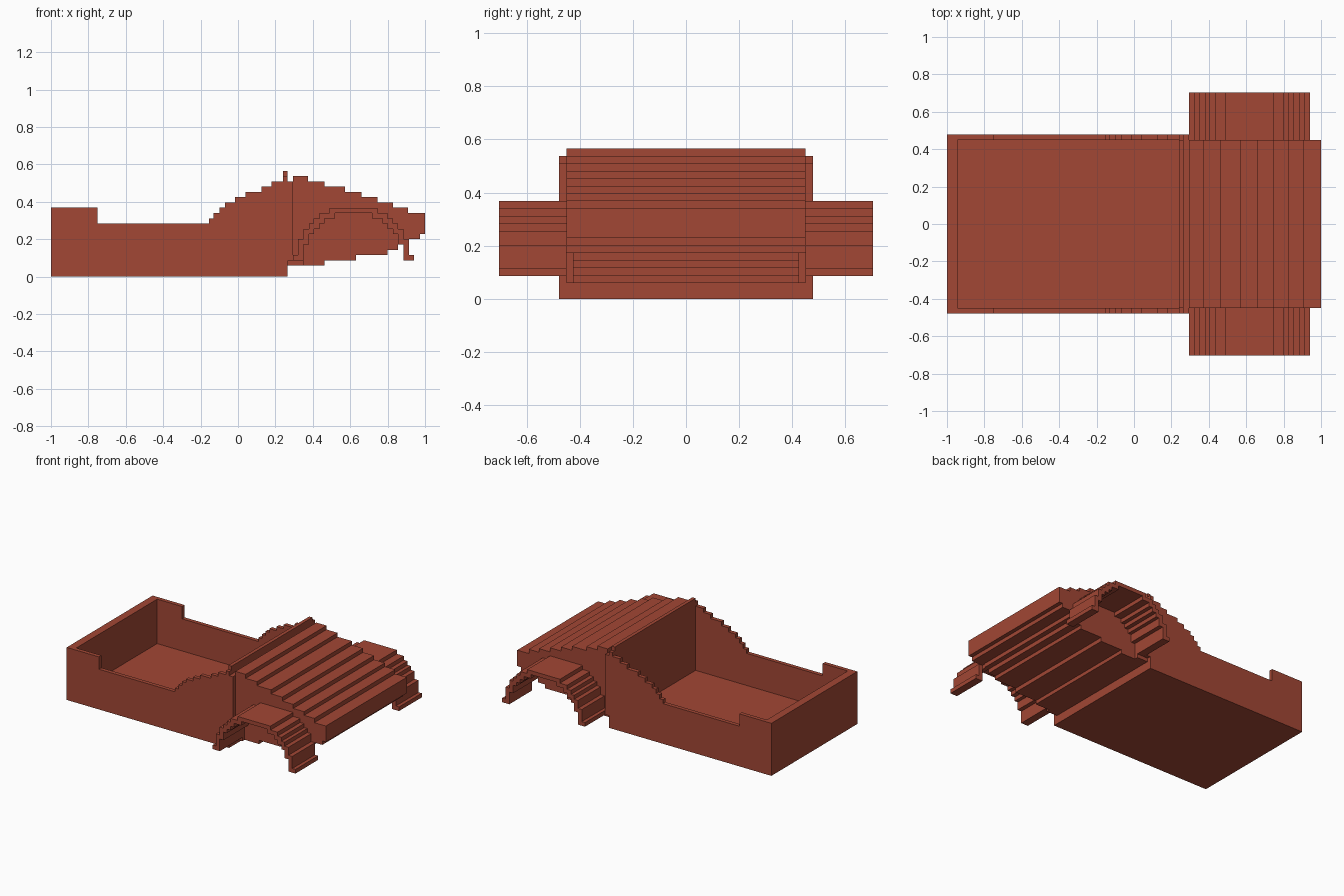
import bpy, bmesh

if "Cube" in bpy.data.objects:
    bpy.data.objects.remove(bpy.data.objects["Cube"])

mat = bpy.data.materials.new("brick red")
mat.diffuse_color = (0.36, 0.063, 0.035, 1)
mat.use_nodes = True
mat.node_tree.nodes["Principled BSDF"].inputs["Base Color"].default_value = mat.diffuse_color


def finish(name, bm):
    bmesh.ops.recalc_face_normals(bm, faces=bm.faces)
    me = bpy.data.meshes.new(name)
    bm.to_mesh(me)
    bm.free()
    me.materials.append(mat)
    ob = bpy.data.objects.new(name, me)
    bpy.context.collection.objects.link(ob)
    return ob


def extrude(name, pts, y0, y1):
    """Extrude an x-z outline along y."""
    bm = bmesh.new()
    face = bm.faces.new([bm.verts.new((x, y0, z)) for x, z in pts])
    ext = bmesh.ops.extrude_face_region(bm, geom=[face])
    moved = [v for v in ext["geom"] if isinstance(v, bmesh.types.BMVert)]
    bmesh.ops.translate(bm, verts=moved, vec=(0, y1 - y0, 0))
    return finish(name, bm)


def box(name, x0, x1, y0, y1, z0, z1):
    return extrude(name, [(x0, z0), (x1, z0), (x1, z1), (x0, z1)], y0, y1)


def pair(name, pts, y0, y1):
    """Left and right copies of the same outline."""
    extrude("right_" + name, pts, -y1, -y0)
    extrude("left_" + name, pts, y0, y1)


def stairs(x_start, steps):
    """Outline points for treads given as (end x, height)."""
    pts, x = [], x_start
    for end, z in steps:
        pts += [(x, z), (end, z)]
        x = end
    return pts


# Open rear tub: floor, back wall, bulkhead and stepped side walls
box("tub_floor", -0.945, 0.24, -0.45, 0.45, 0, 0.057)
box("back_wall", -1, -0.945, -0.45, 0.45, 0, 0.37)
box("bulkhead", 0.24, 0.265, -0.45, 0.45, 0, 0.565)
side_top = stairs(-1, [(-0.75, 0.37), (-0.155, 0.283), (-0.13, 0.31), (-0.10, 0.34),
                       (-0.07, 0.37), (-0.015, 0.396), (0.04, 0.425), (0.125, 0.453),
                       (0.18, 0.481), (0.24, 0.509), (0.265, 0.537)])
pair("tub_side", [(-1, 0)] + side_top + [(0.265, 0)], 0.45, 0.478)
pair("hinge_strip", [(0.265, 0.085), (0.265, 0.509), (0.295, 0.509), (0.295, 0.085)], 0.45, 0.478)

# Hood core: stepped top and stepped underside
hood_top = stairs(0.265, [(0.295, 0.509), (0.375, 0.537), (0.462, 0.509), (0.573, 0.481),
                          (0.66, 0.453), (0.745, 0.425), (0.83, 0.396), (0.91, 0.37), (1, 0.34)])
hood_under = stairs(0.265, [(0.462, 0.06), (0.63, 0.086), (0.80, 0.115), (0.855, 0.142),
                            (0.89, 0.172), (0.972, 0.2), (1, 0.228)])
extrude("hood", hood_top + hood_under[::-1], -0.425, 0.425)

# Fender arch: right half of each outline mirrors the left about its middle
MID = 0.6175


def arch(steps, x_start, z_foot):
    left = [(x_start, z_foot)] + stairs(x_start, steps)
    left = left[:-1]
    return left + [(2 * MID - x, z) for x, z in reversed(left)]


outer = arch([(0.32, 0.115), (0.35, 0.2), (0.38, 0.256), (0.405, 0.284), (0.435, 0.312),
              (0.49, 0.34), (MID, 0.368)], 0.295, 0.086)
inner = arch([(0.38, 0.172), (0.405, 0.228), (0.435, 0.256), (0.463, 0.284),
              (0.518, 0.312), (MID, 0.34)], 0.35, 0.086)
pair("fender", outer + inner[::-1], 0.45, 0.703)

# Hood side skins with the wheel opening cut out
skin = hood_top + [(1, 0.228), (0.972, 0.228), (0.972, 0.2), (0.885, 0.2), (0.885, 0.172)]
skin += inner[::-1][2:-1] + [(0.35, 0.06), (0.265, 0.06)]
pair("hood_skin", skin, 0.425, 0.45)
